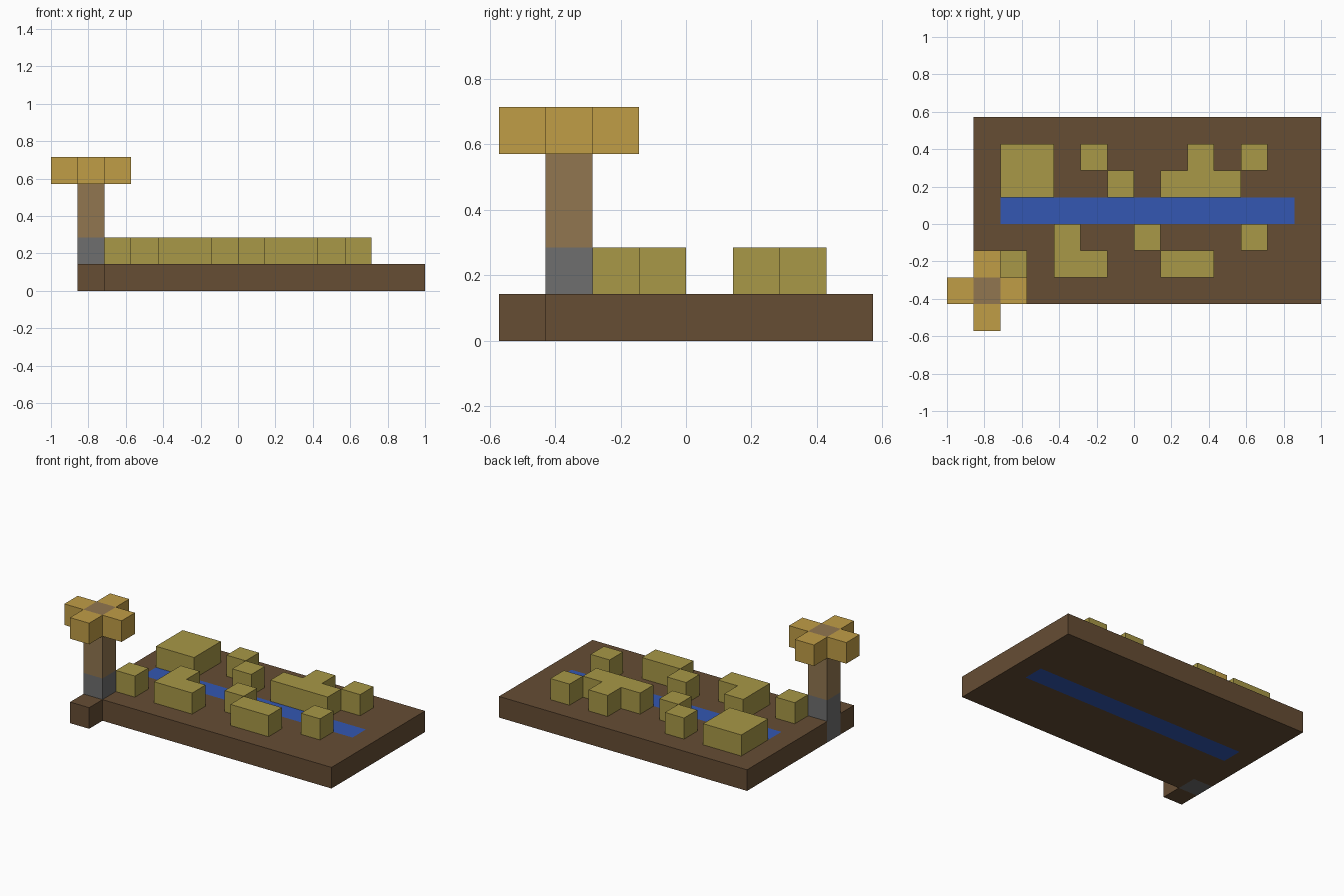
import bpy
import bmesh

UNIT = 1 / 7              # one block of the plan grid
OX, OY = -7, -4           # grid corner, in blocks

if "Cube" in bpy.data.objects:
    bpy.data.objects.remove(bpy.data.objects["Cube"], do_unlink=True)


def material(name, *srgb):
    """One flat colour, given in 0-255 display values."""
    rgb = [((c / 255 + 0.055) / 1.055) ** 2.4 for c in srgb]
    mat = bpy.data.materials.new(name)
    mat.use_nodes = True
    mat.diffuse_color = (*rgb, 1)
    bsdf = next(n for n in mat.node_tree.nodes if n.type == "BSDF_PRINCIPLED")
    bsdf.inputs["Base Color"].default_value = (*rgb, 1)
    return mat


def prism(name, outline, low, high, mat):
    """Extrude a counter-clockwise plan outline between two block levels."""
    bm = bmesh.new()
    face = bm.faces.new([bm.verts.new(((x + OX) * UNIT, (y + OY) * UNIT, low * UNIT))
                         for x, y in outline])
    top = bmesh.ops.extrude_face_region(bm, geom=[face], use_keep_orig=True)["geom"]
    verts = [v for v in top if isinstance(v, bmesh.types.BMVert)]
    bmesh.ops.translate(bm, verts=verts, vec=(0, 0, (high - low) * UNIT))
    bmesh.ops.recalc_face_normals(bm, faces=bm.faces)
    mesh = bpy.data.meshes.new(name)
    bm.to_mesh(mesh)
    bm.free()
    mesh.materials.append(mat)
    obj = bpy.data.objects.new(name, mesh)
    bpy.context.collection.objects.link(obj)
    return obj


def block(name, x, y, low, high, mat, w=1, d=1):
    return prism(name, [(x, y), (x + w, y), (x + w, y + d), (x, y + d)], low, high, mat)


earth = material("dark earth", 102, 77, 52)
water = material("river blue", 51, 87, 178)
olive = material("olive", 168, 152, 71)
stone = material("grey stone", 110, 110, 110)
wood = material("wood brown", 145, 118, 80)
gold = material("golden sail", 192, 157, 70)

# Ground slab in two halves around the river, plus the step before the tower
prism("south_ground", [(2, 1), (14, 1), (14, 4), (1, 4), (1, 2), (2, 2)], 0, 1, earth)
prism("north_ground", [(1, 4), (2, 4), (2, 5), (13, 5), (13, 4), (14, 4),
                       (14, 8), (1, 8)], 0, 1, earth)
block("front_step", 1, 0, 0, 1, earth)
block("river", 2, 4, 0, 1, water, w=11)

# Tower: stone foot, wooden shaft and four arms
block("tower_foot", 1, 1, 0, 2, stone)
block("tower_shaft", 1, 1, 2, 5, wood)
for side, dx, dy in (("left", 1, 0), ("right", -1, 0), ("back", 0, 1), ("front", 0, -1)):
    block("tower_arm_" + side, 1 + dx, 1 + dy, 4, 5, gold)

# Rectangular houses: x, y, width, depth
for i, (x, y, w, d) in enumerate([(2, 5, 2, 2), (5, 6, 1, 1), (6, 5, 1, 1), (11, 6, 1, 1),
                                  (2, 2, 1, 1), (7, 3, 1, 1), (8, 2, 2, 1), (11, 3, 1, 1)]):
    block(f"house_{i + 1}", x, y, 1, 2, olive, w, d)

# Houses with wings
prism("house_corner", [(4, 2), (6, 2), (6, 3), (5, 3), (5, 4), (4, 4)], 1, 2, olive)
prism("house_with_wing", [(8, 5), (11, 5), (11, 6), (10, 6), (10, 7), (9, 7),
                          (9, 6), (8, 6)], 1, 2, olive)
